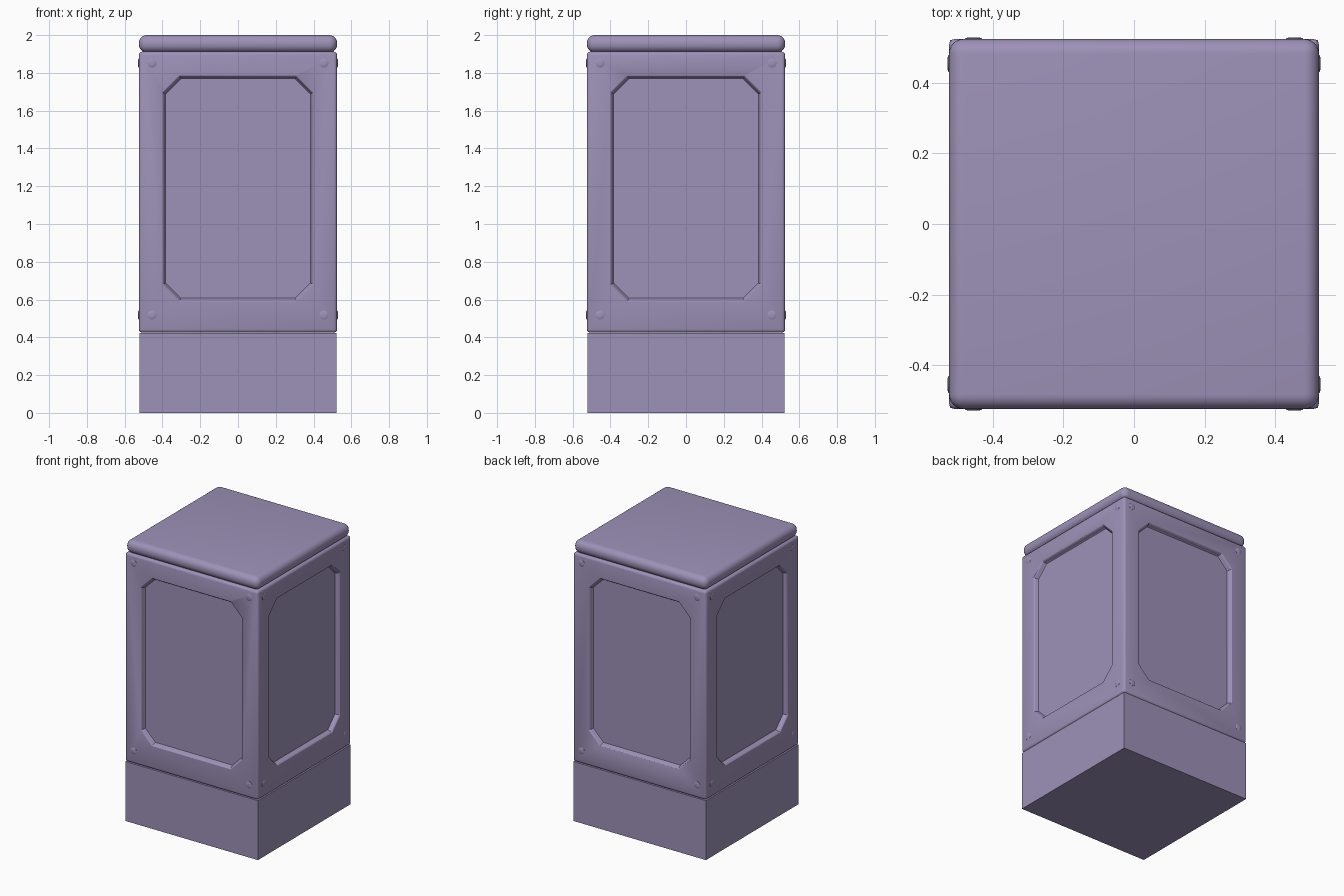
import bpy, bmesh, math
from mathutils import Matrix, Vector

if "Cube" in bpy.data.objects:
    bpy.data.objects.remove(bpy.data.objects["Cube"])

HALF = 0.525
paint = bpy.data.materials.new("dusty_purple")
paint.diffuse_color = (0.34, 0.285, 0.48, 1)
paint.use_nodes = True
paint.node_tree.nodes["Principled BSDF"].inputs["Base Color"].default_value = paint.diffuse_color


def finish(name, bm, smooth=True):
    bmesh.ops.recalc_face_normals(bm, faces=bm.faces)
    me = bpy.data.meshes.new(name)
    bm.to_mesh(me)
    bm.free()
    ob = bpy.data.objects.new(name, me)
    bpy.context.collection.objects.link(ob)
    me.materials.append(paint)
    if smooth:
        shade(ob)
    return ob


def shade(ob):
    bpy.ops.object.select_all(action='DESELECT')
    bpy.context.view_layer.objects.active = ob
    ob.select_set(True)
    bpy.ops.object.shade_smooth_by_angle(angle=math.radians(35))


def box(name, half, z0, z1, radius=0, segments=1):
    bm = bmesh.new()
    bmesh.ops.create_cube(bm, size=1, matrix=Matrix.Translation((0, 0, (z0 + z1) / 2))
                          @ Matrix.Diagonal((2 * half, 2 * half, z1 - z0, 1)))
    if radius:
        bmesh.ops.bevel(bm, geom=bm.edges[:], offset=radius, segments=segments,
                        profile=0.5, affect='EDGES')
    return finish(name, bm, radius > 0)


def loft(bm, rings):
    """Skin closed rings of points and cap both ends."""
    rows = [[bm.verts.new(p) for p in ring] for ring in rings]
    n = len(rows[0])
    for a, b in zip(rows, rows[1:]):
        for i in range(n):
            j = (i + 1) % n
            bm.faces.new((a[i], a[j], b[j], b[i]))
    bm.faces.new(rows[0])
    bm.faces.new(rows[-1])


def octagon(inset, y):
    """Rectangle with cut corners on the front side."""
    w, h, c, zc = 0.40 - inset, 0.598 - inset, 0.09 - inset * 0.586, 1.188
    pts = [(w, h - c), (w - c, h), (c - w, h), (-w, h - c),
           (-w, c - h), (c - w, -h), (w - c, -h), (w, c - h)]
    return [Vector((x, y, zc + z)) for x, z in pts]


# Main blocks: plinth, body and rounded lid
box("plinth", 0.522, 0, 0.423)
body = box("body", HALF, 0.425, 1.912, 0.018, 3)
box("lid", HALF, 1.908, 2.0, 0.042, 6)

# Recessed panels with a softly rounded lip on all four sides
LIP = [(0, -0.03), (0, 0), (0.003, 0.002), (0.007, 0.007),
       (0.010, 0.014), (0.013, 0.024), (0.017, 0.030)]
bm = bmesh.new()
for k in range(4):
    turn = Matrix.Rotation(k * math.pi / 2, 3, 'Z')
    loft(bm, [[turn @ p for p in octagon(i, -HALF + d)] for i, d in LIP])
cutter = finish("panel_cutter", bm, False)
cutter.hide_render = True
cut = body.modifiers.new("panels", 'BOOLEAN')
cut.operation, cut.solver, cut.object = 'DIFFERENCE', 'EXACT', cutter
bpy.context.view_layer.objects.active = body
bpy.ops.object.modifier_apply(modifier=cut.name)
bpy.data.objects.remove(cutter)
shade(body)

# Low domed rivets in the corners of every side
DOME = [(0.024, 0.004), (0.024, -0.001), (0.020, -0.003), (0.010, -0.0045)]
bm = bmesh.new()
for k in range(4):
    turn = Matrix.Rotation(k * math.pi / 2, 3, 'Z')
    for x in (-0.455, 0.455):
        for z in (0.518, 1.852):
            loft(bm, [[turn @ Vector((x + r * math.cos(a), -HALF + y, z + r * math.sin(a)))
                       for a in (i * math.tau / 16 for i in range(16))] for r, y in DOME])
finish("rivets", bm)
